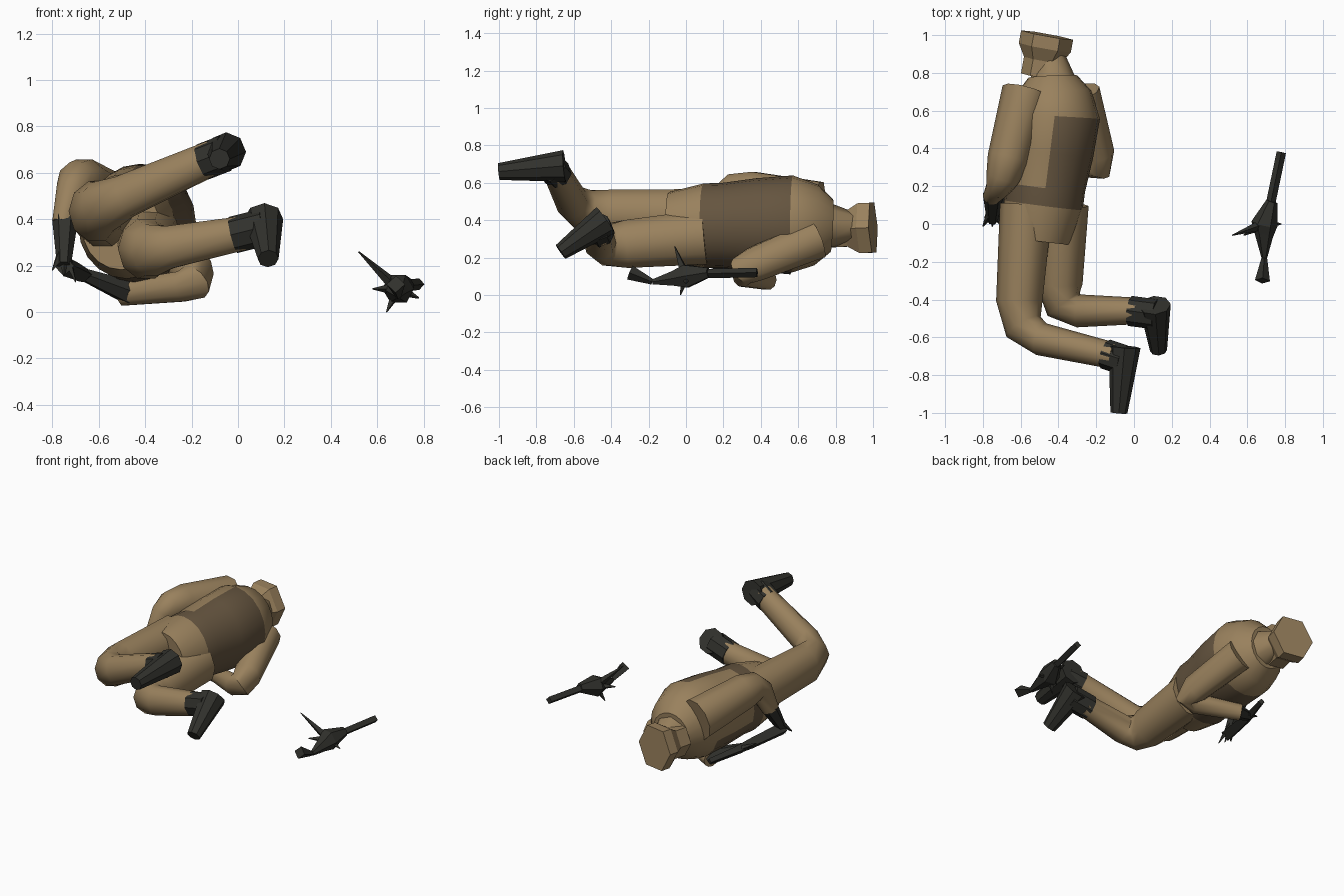
import bpy, bmesh, math
from mathutils import Vector

cube = bpy.data.objects.get("Cube")
if cube:
    bpy.data.objects.remove(cube, do_unlink=True)


def material(name, colour):
    mat = bpy.data.materials.new(name)
    mat.use_nodes = True
    mat.diffuse_color = (*colour, 1)
    shader = mat.node_tree.nodes["Principled BSDF"]
    shader.inputs["Base Color"].default_value = mat.diffuse_color
    return mat


tan = material("tan cloth", (.32, .22, .11))
brown = material("brown vest", (.13, .09, .05))
dark = material("dark leather", (.03, .03, .025))
up = Vector((0, 0, 1))


def loft(name, materials, centres, radii, sides=10, tall=1.0, sharp=45, rule=None):
    """Skin rings of the given radii, each square to the path through the centres."""
    bm = bmesh.new()
    rings = []
    last = len(centres) - 1
    for i, (centre, radius) in enumerate(zip(centres, radii)):
        along = (centres[min(i + 1, last)] - centres[max(i - 1, 0)]).normalized()
        across = along.cross(up).normalized()
        over = across.cross(along) * tall
        angles = [math.tau * k / sides for k in range(sides)]
        rings.append([bm.verts.new(centre + radius * (across * math.cos(a) + over * math.sin(a)))
                      for a in angles])
    for low, high in zip(rings, rings[1:]):
        for k in range(sides):
            bm.faces.new((low[k - 1], low[k], high[k], high[k - 1]))
    bm.faces.new(rings[0])
    bm.faces.new(rings[-1])
    bmesh.ops.recalc_face_normals(bm, faces=bm.faces)
    if rule:
        for face in bm.faces:
            face.material_index = rule(face.calc_center_median())
    mesh = bpy.data.meshes.new(name)
    bm.to_mesh(mesh)
    bm.free()
    for mat in materials:
        mesh.materials.append(mat)
    obj = bpy.data.objects.new(name, mesh)
    bpy.context.collection.objects.link(obj)
    bpy.ops.object.select_all(action='DESELECT')
    obj.select_set(True)
    bpy.context.view_layer.objects.active = obj
    bpy.ops.object.shade_smooth_by_angle(angle=math.radians(sharp))


def limb(name, mat, joints, start, end, **options):
    """Evenly tapering tube through the joints, rounded at each bend."""
    path = [joints[0]]
    for before, joint, after in zip(joints, joints[1:], joints[2:]):
        enter, leave = joint.lerp(before, .25), joint.lerp(after, .25)
        path += [enter, joint.lerp((enter + leave) / 2, .5), leave]
    path.append(joints[-1])
    steps = len(path) - 1
    radii = [start + (end - start) * i / steps for i in range(steps + 1)]
    loft(name, [mat], path, radii, **options)


def spike(name, base, tip, radius):
    """Thin four-sided shard."""
    limb(name, dark, [base, tip], radius, .003, sides=4, sharp=10)


def leg(side, hip, knee, ankle, heel, toe):
    """Bent trouser leg with a boot."""
    limb(side + "_leg", tan, [hip, knee, ankle], .14, .07, tall=1.1)
    limb(side + "_boot_shaft", dark, [ankle.lerp(knee, .1), heel.lerp(toe, .2)],
         .08, .08, sides=8, sharp=30)
    limb(side + "_boot_foot", dark, [heel, toe], .085, .045, sides=8, sharp=30)


def arm(side, shoulder, elbow, wrist, tip, thickness):
    """Bent sleeve with a glove and splayed fingers."""
    limb(side + "_arm", tan, [shoulder, elbow, wrist], thickness, .05, tall=1.1)
    limb(side + "_glove", dark, [wrist.lerp(elbow, .1), tip], .056, .03, sides=6, sharp=20)
    palm = wrist.lerp(tip, .6)
    for finger, spread in (("outer", -.05), ("middle", 0), ("inner", .05)):
        end = wrist.lerp(tip, 1.25) + Vector((spread, 0, -spread / 2))
        spike(f"{side}_{finger}_finger", palm, end, .03)


def vest_rule(c):
    """Belt all round, vest over back and chest, bare flank under the upper arm."""
    belt = .1 < c.y < .2
    vest = .2 < c.y < .57 and (c.x > -.46 or c.z < .3)
    return int(belt or vest)


# Torso, neck and head
waist, crown = Vector((-.48, .1, .37)), Vector((-.46, 1, .36))
chest, collar = Vector((-.42, .57, .38)), Vector((-.43, .78, .37))
torso_path = [waist.lerp(chest, -.4), waist, waist.lerp(chest, .2), waist.lerp(chest, .6),
              chest, chest.lerp(collar, .6), collar]
loft("torso", [tan, brown], torso_path, [.17, .21, .21, .23, .24, .2, .13],
     sides=20, tall=1.08, rule=vest_rule)
limb("neck", tan, [collar.lerp(chest, .2), collar.lerp(crown, .5)], .13, .08, sides=8)
jaw = Vector((-.5, .78, .35))
loft("head", [tan], [jaw, jaw.lerp(crown, .4), jaw.lerp(crown, .7), crown],
     [.1, .1, .14, .14], sides=6, tall=1.1, sharp=20)

# Legs, bent at the knee
leg("right", Vector((-.57, .1, .42)), Vector((-.62, -.58, .44)), Vector((-.1, -.7, .67)),
    Vector((-.05, -.65, .69)), Vector((-.08, -1, .66)))
leg("left", Vector((-.38, .1, .31)), Vector((-.4, -.46, .26)), Vector((.02, -.46, .34)),
    Vector((.11, -.43, .4)), Vector((.13, -.67, .23)))

# Arms: the right one over the body, the left one folded beneath it
right_tip, left_tip = Vector((-.75, .02, .2)), Vector((-.66, .33, .16))
arm("right", Vector((-.57, .7, .47)), Vector((-.7, .22, .57)), Vector((-.75, .15, .38)),
    right_tip, .13)
arm("left", Vector((-.28, .7, .3)), Vector((-.16, .26, .12)), Vector((-.5, .44, .08)),
    left_tip, .1)

# Long dark tool held between the hands
limb("held_tool", dark, [right_tip, left_tip, Vector((-.57, .56, .13))], .045, .02,
     sides=4, sharp=10)

# Dropped tool lying apart on the ground
tail, hub, neck = Vector((.69, -.18, .07)), Vector((.69, 0, .1)), Vector((.73, .12, .12))
loft("dropped_tool_body", [dark], [tail, tail.lerp(hub, .6), hub, neck],
     [.015, .045, .07, .03], sides=6, sharp=10)
limb("dropped_tool_bar", dark, [neck.lerp(hub, .3), Vector((.78, .38, .12))], .025, .025,
     sides=4, sharp=10)
limb("dropped_tool_grip", dark, [tail, Vector((.68, -.3, .12))], .015, .04, sides=4, sharp=10)
for part, tip in {"pin": (.52, -.06, .26), "fin": (.58, -.06, .1),
                  "foot": (.64, -.03, 0), "tab": (.78, 0, .06)}.items():
    spike("dropped_tool_" + part, hub, Vector(tip), .03)
